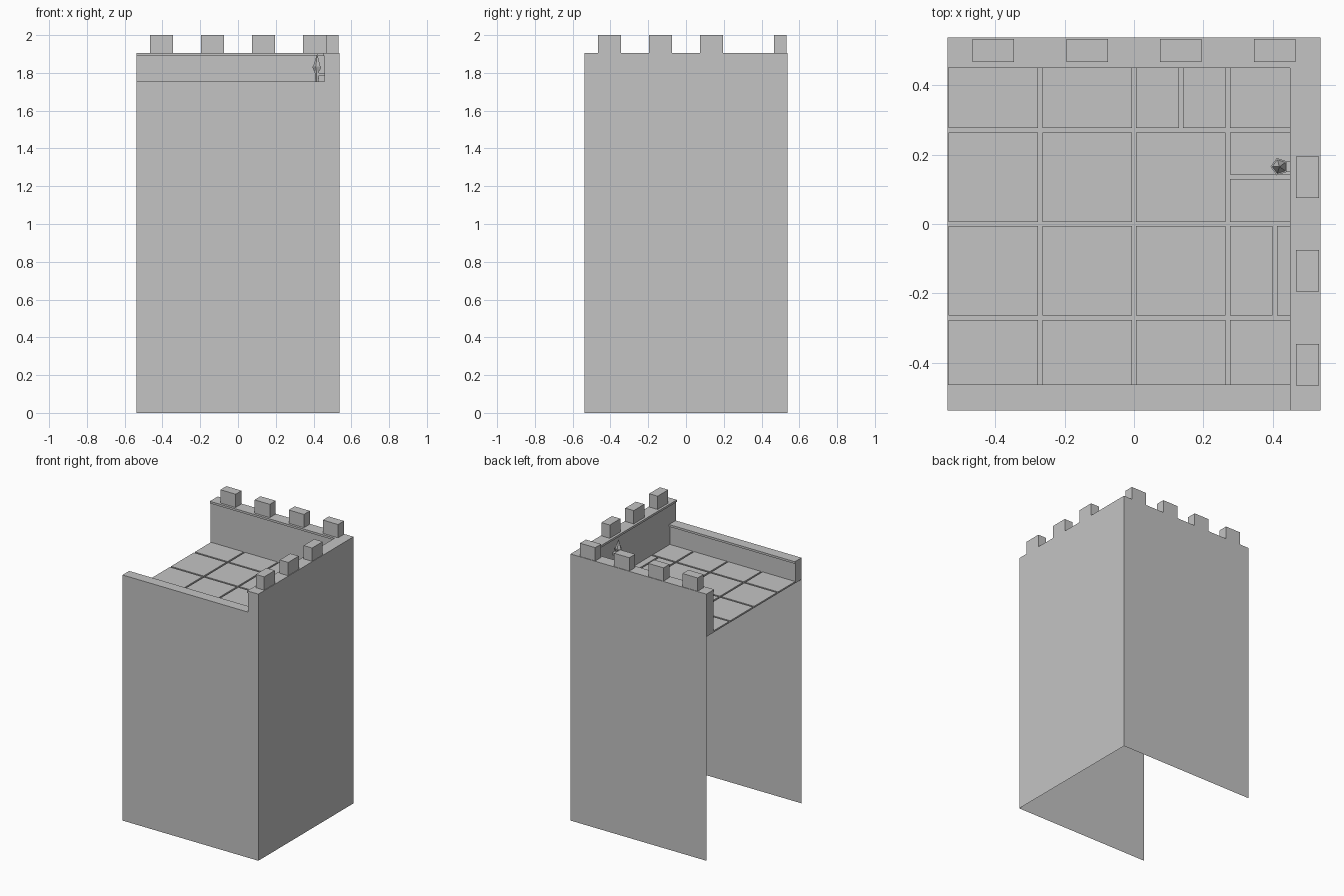
import bpy
import bmesh
from mathutils import Matrix

cube = bpy.data.objects.get("Cube")
if cube:
    bpy.data.objects.remove(cube, do_unlink=True)

# Single stone colour
stone = bpy.data.materials.new("grey_stone")
stone.use_nodes = True
GREY = (0.55, 0.55, 0.55, 1)
stone.diffuse_color = GREY
for node in stone.node_tree.nodes:
    if node.type == 'BSDF_PRINCIPLED':
        node.inputs["Base Color"].default_value = GREY

# Main measurements
OUT = 0.537          # outer wall face
INNER = 0.457        # inner parapet face, back and right
FRONT_INNER = -0.47  # inner parapet face, front
LIP = 0.008          # overhang of the coping
COPING = 0.015       # thickness of the coping
FLOOR, BED = 1.61, 1.60
TOP, FRONT_TOP = 1.905, 1.755
PITCH, GAP = 0.27, 0.006


def finish(name, bm):
    mesh = bpy.data.meshes.new(name)
    bm.to_mesh(mesh)
    bm.free()
    mesh.materials.append(stone)
    obj = bpy.data.objects.new(name, mesh)
    bpy.context.collection.objects.link(obj)
    return obj


def add_box(bm, x, y, z):
    size = [b - a for a, b in (x, y, z)]
    mid = [(a + b) / 2 for a, b in (x, y, z)]
    bmesh.ops.create_cube(bm, size=1, matrix=Matrix.Translation(mid) @ Matrix.Diagonal((*size, 1)))


def box(name, x, y, z):
    bm = bmesh.new()
    add_box(bm, x, y, z)
    return finish(name, bm)


def ring(name, x, y, z0, z1, r0, r1):
    bm = bmesh.new()
    bmesh.ops.create_cone(bm, cap_ends=True, segments=5, radius1=r0, radius2=r1, depth=z1 - z0,
                          matrix=Matrix.Translation((x, y, (z0 + z1) / 2)) @ Matrix.Rotation(0.31, 4, 'Z'))
    return finish(name, bm)


# Outer walls: one thin sheet around three sides, open on the fourth
bm = bmesh.new()
corners = [(-OUT, -OUT), (OUT, -OUT), (OUT, OUT), (-OUT, OUT)]
columns = [[bm.verts.new((x, y, z)) for z in (0, FLOOR)] for x, y in corners]
for a, b in zip(columns, columns[1:]):
    bm.faces.new((a[0], b[0], b[1], a[1]))
finish("outer_walls", bm)

# Parapets, each with a coping that overhangs inwards
box("back_parapet", (-OUT, OUT), (INNER, OUT), (BED, TOP - COPING))
box("back_coping", (-OUT, OUT), (INNER - LIP, OUT), (TOP - COPING, TOP))
box("side_parapet", (INNER, OUT), (-OUT, INNER), (BED, TOP - COPING))
box("side_coping", (INNER - LIP, OUT), (-OUT, INNER - LIP), (TOP - COPING, TOP))
box("front_parapet", (-OUT, INNER), (-OUT, FRONT_INNER), (BED, FRONT_TOP - COPING))
box("front_coping", (-OUT, INNER), (-OUT, FRONT_INNER + LIP), (FRONT_TOP - COPING, FRONT_TOP))

# Merlons along the back and the side
for i in range(4):
    c = (i - 1.5) * PITCH
    along, across = (c - 0.06, c + 0.06), (0.466, 0.533)
    box(f"back_merlon_{i + 1}", along, across, (TOP, 2))
    if i < 3:
        box(f"side_merlon_{i + 1}", across, along, (TOP, 2))

# Floor bed under the paving
bm = bmesh.new()
bed = [(-OUT, -OUT), (OUT, -OUT), (OUT, OUT), (-OUT, OUT)]
bm.faces.new([bm.verts.new((x, y, BED)) for x, y in bed])
finish("floor_bed", bm)

# Paving slabs; some are split in two along one axis (column, row): (axis, position)
splits = {(2, 3): (0, 0.135), (3, 2): (1, 0.136), (3, 1): (0, 0.405)}
bm = bmesh.new()
for col in range(4):
    for row in range(4):
        cell = [((n - 2) * PITCH, (n - 1) * PITCH) for n in (col, row)]
        parts = [cell]
        if (col, row) in splits:
            axis, at = splits[col, row]
            low, high = list(cell), list(cell)
            low[axis] = (cell[axis][0], at)
            high[axis] = (at, cell[axis][1])
            parts = [low, high]
        for xs, ys in parts:
            x = (xs[0] + GAP, min(xs[1] - GAP, INNER))
            y = (max(ys[0] + GAP, FRONT_INNER), min(ys[1] - GAP, INNER))
            add_box(bm, x, y, (BED, FLOOR))
finish("paving_slabs", bm)

# Wall torch: bracket, handle, cup and flame
TX, TY = 0.419, 0.165
box("torch_bracket", (TX, INNER), (TY - 0.015, TY + 0.015), (1.785, 1.80))
ring("torch_handle", TX, TY, 1.74, 1.815, 0.008, 0.014)
ring("torch_cup", TX, TY, 1.812, 1.835, 0.018, 0.026)
ring("torch_flame", TX, TY, 1.835, 1.902, 0.021, 0)
